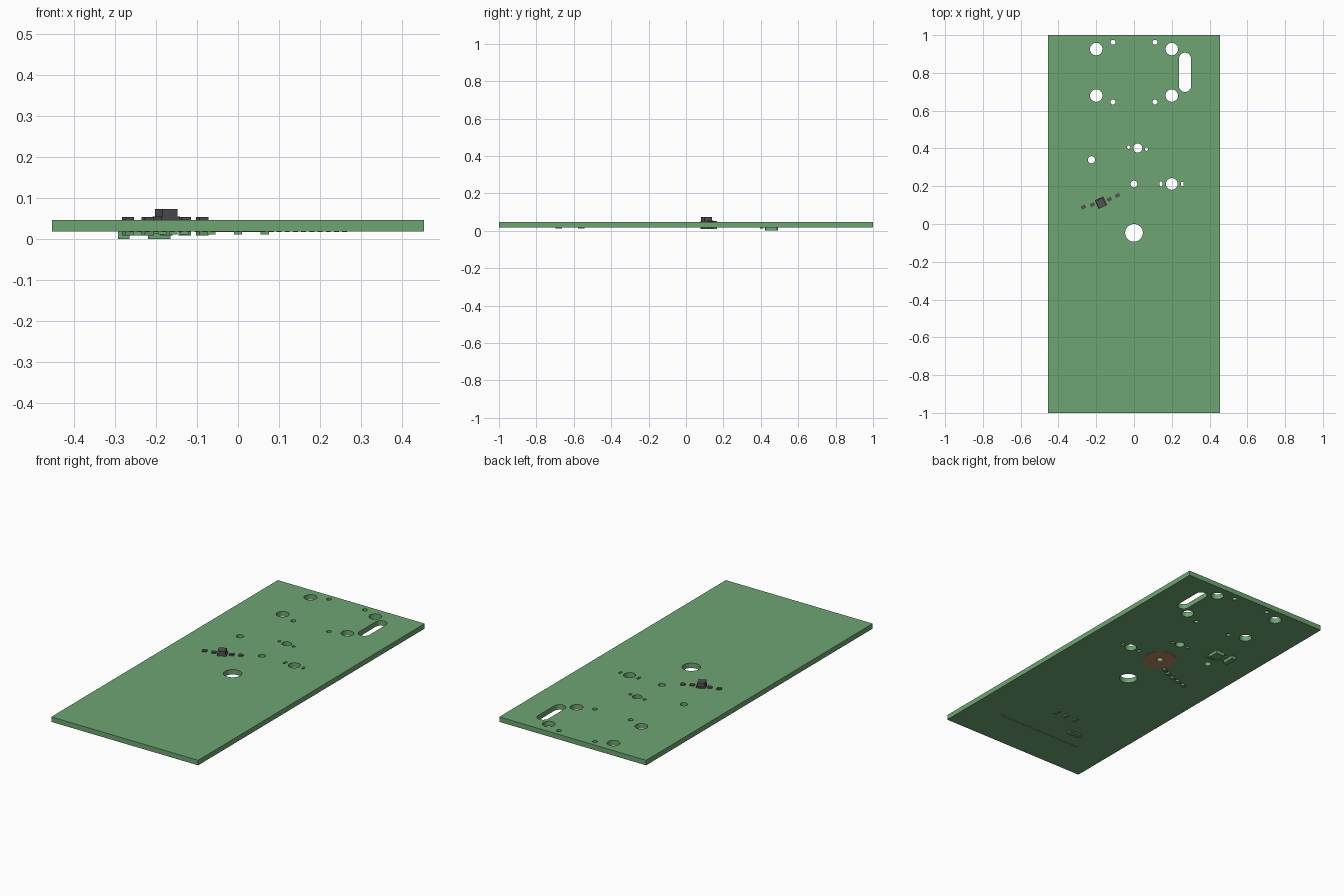
import bpy, bmesh, math
from mathutils import Matrix

cube = bpy.data.objects.get("Cube")
if cube:
    bpy.data.objects.remove(cube, do_unlink=True)

BOTTOM, TOP = 0.018, 0.046
TILT = math.radians(25)


def material(name, rgb):
    m = bpy.data.materials.new(name)
    m.use_nodes = True
    m.diffuse_color = (*rgb, 1)
    m.node_tree.nodes["Principled BSDF"].inputs["Base Color"].default_value = (*rgb, 1)
    return m


green = material("board green", (0.156, 0.376, 0.171))
dark = material("chip grey", (0.085, 0.085, 0.085))
copper = material("copper", (0.50, 0.235, 0.13))


def finish(name, bm, mat):
    bmesh.ops.recalc_face_normals(bm, faces=bm.faces[:])
    mesh = bpy.data.meshes.new(name)
    bm.to_mesh(mesh)
    bm.free()
    mesh.materials.append(mat)
    ob = bpy.data.objects.new(name, mesh)
    bpy.context.collection.objects.link(ob)
    return ob


def add_box(bm, x, y, w, d, z0, z1, turn=0):
    m = (Matrix.Translation((x, y, (z0 + z1) / 2)) @ Matrix.Rotation(turn, 4, 'Z')
         @ Matrix.Diagonal((w, d, z1 - z0, 1)))
    bmesh.ops.create_cube(bm, size=1, matrix=m)


def add_prism(bm, points, z0, z1):
    face = bm.faces.new([bm.verts.new((x, y, z0)) for x, y in points])
    new = bmesh.ops.extrude_face_region(bm, geom=[face])["geom"]
    bmesh.ops.translate(bm, vec=(0, 0, z1 - z0),
                        verts=[v for v in new if isinstance(v, bmesh.types.BMVert)])


def capsule(x, y, r, half=0, n=32):
    """Circle outline, stretched in y by half on each side."""
    pts = []
    for i in range(n):
        a = 2 * math.pi * (i + 0.5) / n
        s = math.sin(a)
        pts.append((x + r * math.cos(a), y + r * s + math.copysign(half, s)))
    return pts


# Board with drilled holes and slots: x, y, radius, half straight length
holes = [(-0.225, 0.34, 0.019, 0), (0.02, 0.402, 0.024, 0),
         (-0.028, 0.406, 0.009, 0), (0.066, 0.396, 0.009, 0),
         (0, 0.212, 0.018, 0), (0.2, 0.212, 0.031, 0),
         (0.143, 0.212, 0.007, 0.007), (0.256, 0.212, 0.006, 0.006),
         (0, -0.047, 0.047, 0), (0.27, 0.803, 0.032, 0.072)]
for side in (-1, 1):
    for y in (0.926, 0.68):
        holes.append((0.2 * side, y, 0.033, 0))
    for y in (0.962, 0.646):
        holes.append((0.111 * side, y, 0.013, 0))

bm = bmesh.new()
add_box(bm, 0, 0, 0.908, 2, BOTTOM, TOP)
board = finish("board", bm, green)
bm = bmesh.new()
for x, y, r, half in holes:
    add_prism(bm, capsule(x, y, r, half), -0.1, 0.2)
cutter = finish("hole_cutter", bm, green)
cutter.hide_render = True
mod = board.modifiers.new("holes", 'BOOLEAN')
mod.operation, mod.solver, mod.object = 'DIFFERENCE', 'EXACT', cutter
bpy.context.view_layer.update()
graph = bpy.context.evaluated_depsgraph_get()
cut = bpy.data.meshes.new_from_object(board.evaluated_get(graph))
board.modifiers.clear()
board.data = cut
bpy.data.objects.remove(cutter, do_unlink=True)

# Copper ring around the middle hole, on the underside
bm = bmesh.new()
n = 48
rings = [[bm.verts.new((x, y, z)) for x, y in capsule(0, 0.212, r, 0, n)]
         for r, z in ((0.018, BOTTOM), (0.018, 0.017), (0.088, 0.017), (0.088, BOTTOM))]
for a, b in zip(rings, rings[1:] + rings[:1]):
    for i in range(n):
        j = (i + 1) % n
        bm.faces.new((a[i], a[j], b[j], b[i]))
finish("copper_ring", bm, copper)

# Slanted row of parts on the upper face, with matching ones beneath
row = [(-0.268, 0.09), (-0.22, 0.102), (-0.13, 0.131), (-0.087, 0.151)]
bm = bmesh.new()
for x, y in row:
    add_box(bm, x, y, 0.024, 0.019, TOP, 0.053, TILT)
finish("upper_small_parts", bm, dark)
bm = bmesh.new()
add_box(bm, -0.175, 0.113, 0.05, 0.05, TOP, 0.054, TILT)
add_box(bm, -0.175, 0.110, 0.040, 0.045, 0.054, 0.073, TILT)
finish("upper_chip", bm, dark)
bm = bmesh.new()
for x, y in row + [(-0.175, 0.113)]:
    add_box(bm, x, y, 0.024, 0.019, 0.008, BOTTOM, TILT)
finish("lower_row_parts", bm, green)

# Underside parts: x, y, width, depth, lowest z
lower = {
    "lower_large_chips": [(-0.192, 0.455, 0.056, 0.06, 0.0),
                          (-0.278, 0.458, 0.028, 0.07, 0.0)],
    "lower_chip_pins": [(-0.244, 0.45, 0.018, 0.04, 0.008),
                        (-0.192, 0.405, 0.05, 0.02, 0.013)],
    "lower_button_parts": [(x, -0.56, 0.02, 0.035, 0.011) for x in (-0.065, 0, 0.065)],
    "lower_corner_parts": [(x, -0.68, 0.02, 0.035, 0.011) for x in (-0.13, -0.157, -0.184)],
    "edge_contacts": [(-0.26 + 0.02 * i, -0.78, 0.012, 0.008, 0.016) for i in range(27)],
}
for name, parts in lower.items():
    bm = bmesh.new()
    for x, y, w, d, z in parts:
        add_box(bm, x, y, w, d, z, BOTTOM)
    finish(name, bm, green)
